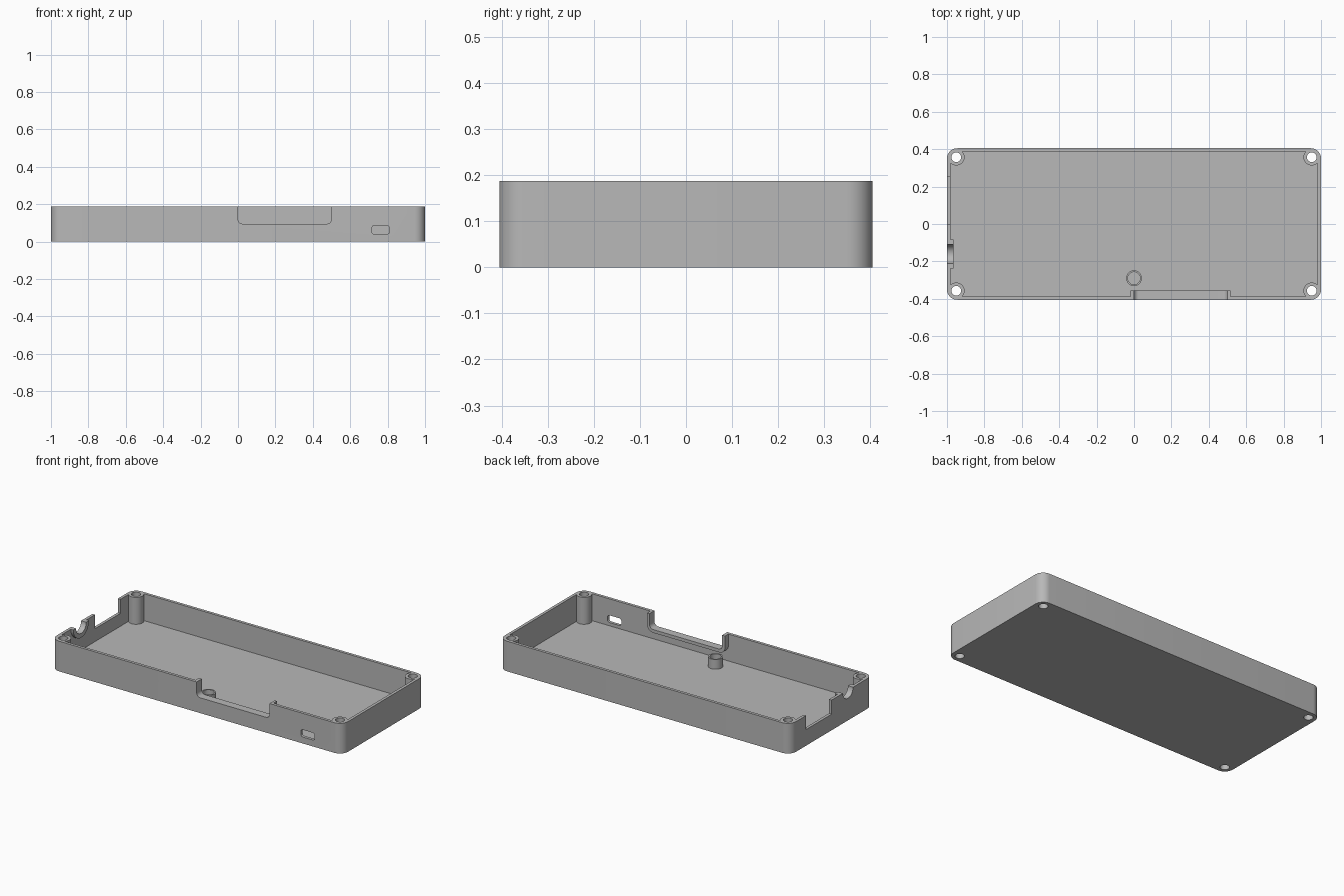
import bpy, bmesh, math
from mathutils import Matrix

cube = bpy.data.objects.get("Cube")
if cube:
    bpy.data.objects.remove(cube, do_unlink=True)

grey = bpy.data.materials.new("plain grey")
grey.use_nodes = True
colour = (0.48, 0.48, 0.48, 1)
grey.diffuse_color = colour
grey.node_tree.nodes["Principled BSDF"].inputs["Base Color"].default_value = colour

HEIGHT, FLOOR, WALL = 0.187, 0.02, 0.018
HALF_X, HALF_Y, CORNER = 1.0, 0.405, 0.055
TALL = 0.25        # parts are built tall, then trimmed level at the rim

# Each axis maps a flat outline plus a depth to x, y, z
AXES = {
    "x": lambda u, v, d: (d, u, v),
    "y": lambda u, v, d: (u, d, v),
    "z": lambda u, v, d: (u, v, d),
}


def prism(name, axis, u, v, d, radius, steps=8):
    """Rounded rectangle spanning u and v, extruded over d."""
    bm = bmesh.new()
    ring = []
    centres = [(u[1] - radius, v[1] - radius), (u[0] + radius, v[1] - radius),
               (u[0] + radius, v[0] + radius), (u[1] - radius, v[0] + radius)]
    for quarter, (cu, cv) in enumerate(centres):
        for i in range(steps + 1 if radius else 1):
            a = (quarter + i / steps) * math.pi / 2
            p = (cu + radius * math.cos(a), cv + radius * math.sin(a))
            ring.append(bm.verts.new(AXES[axis](*p, d[0])))
    base = bm.faces.new(ring)
    top = bmesh.ops.extrude_face_region(bm, geom=[base])["geom"]
    shift = AXES[axis](0, 0, d[1] - d[0])
    bmesh.ops.translate(bm, vec=shift, verts=[g for g in top if isinstance(g, bmesh.types.BMVert)])
    bmesh.ops.remove_doubles(bm, verts=bm.verts, dist=1e-6)
    bmesh.ops.recalc_face_normals(bm, faces=bm.faces)
    return finish(name, bm)


def rod(name, axis, u, v, d, radius):
    """Cylinder centred on u, v and running over d."""
    bm = bmesh.new()
    turn = {"x": Matrix.Rotation(math.pi / 2, 4, "Y"), "z": Matrix.Identity(4)}[axis]
    place = Matrix.Translation(AXES[axis](u, v, sum(d) / 2)) @ turn
    bmesh.ops.create_cone(bm, cap_ends=True, segments=40, radius1=radius,
                          radius2=radius, depth=d[1] - d[0], matrix=place)
    return finish(name, bm)


def finish(name, bm):
    mesh = bpy.data.meshes.new(name)
    bm.to_mesh(mesh)
    bm.free()
    mesh.materials.append(grey)
    obj = bpy.data.objects.new(name, mesh)
    bpy.context.collection.objects.link(obj)
    return obj


def combine(target, tool, operation):
    """Apply a boolean and discard the tool."""
    tool.hide_render = True
    mod = target.modifiers.new(operation, "BOOLEAN")
    mod.operation, mod.object, mod.solver = operation, tool, "EXACT"
    bpy.context.view_layer.objects.active = target
    bpy.ops.object.modifier_apply(modifier=mod.name)
    bpy.data.objects.remove(tool, do_unlink=True)


# Tray shell
tray = prism("enclosure_tray", "z", (-HALF_X, HALF_X), (-HALF_Y, HALF_Y), (0, TALL), CORNER)
ix, iy = HALF_X - WALL, HALF_Y - WALL
combine(tray, prism("pocket", "z", (-ix, ix), (-iy, iy), (FLOOR, TALL + 0.1), CORNER - WALL), "DIFFERENCE")

# Corner screw posts, thickened notch frame, cable collar and floor standoff
corners = [(sx * 0.95, sy * 0.357) for sx in (-1, 1) for sy in (-1, 1)]
additions = [rod("screw_post", "z", x, y, (0.01, TALL + 0.02), 0.044) for x, y in corners]
additions += [
    prism("notch_frame", "y", (-0.02, 0.515), (0.075, TALL + 0.03), (-0.396, -0.355), 0.04),
    rod("cable_collar", "x", -0.16, HEIGHT, (-0.992, -0.965), 0.077),
    rod("standoff", "z", 0, -0.29, (0.01, 0.08), 0.042),
]
for part in additions:
    combine(tray, part, "UNION")

# Screw holes, standoff bore, wall openings and the level rim
cuts = [rod("screw_hole", "z", x, y, (-0.1, TALL + 0.1), 0.026) for x, y in corners]
cuts += [
    rod("standoff_bore", "z", 0, -0.29, (FLOOR + 0.002, 0.12), 0.033),
    prism("front_notch", "y", (0, 0.5), (0.095, TALL + 0.2), (-0.5, -0.34), 0.025),
    prism("front_slot", "y", (0.715, 0.81), (0.04, 0.085), (-0.5, -0.34), 0.014),
    prism("side_notch", "x", (0, 0.25), (0.1, TALL + 0.2), (-1.1, -0.94), 0),
    rod("cable_hole", "x", -0.16, HEIGHT, (-1.1, -0.94), 0.05),
    prism("rim_trim", "z", (-2, 2), (-1, 1), (HEIGHT, TALL + 0.5), 0),
]
for tool in cuts:
    combine(tray, tool, "DIFFERENCE")

# Smooth rounded corners and bores, crisp edges elsewhere
bpy.ops.object.select_all(action="DESELECT")
tray.select_set(True)
bpy.context.view_layer.objects.active = tray
bpy.ops.object.shade_smooth_by_angle(angle=math.radians(30))
